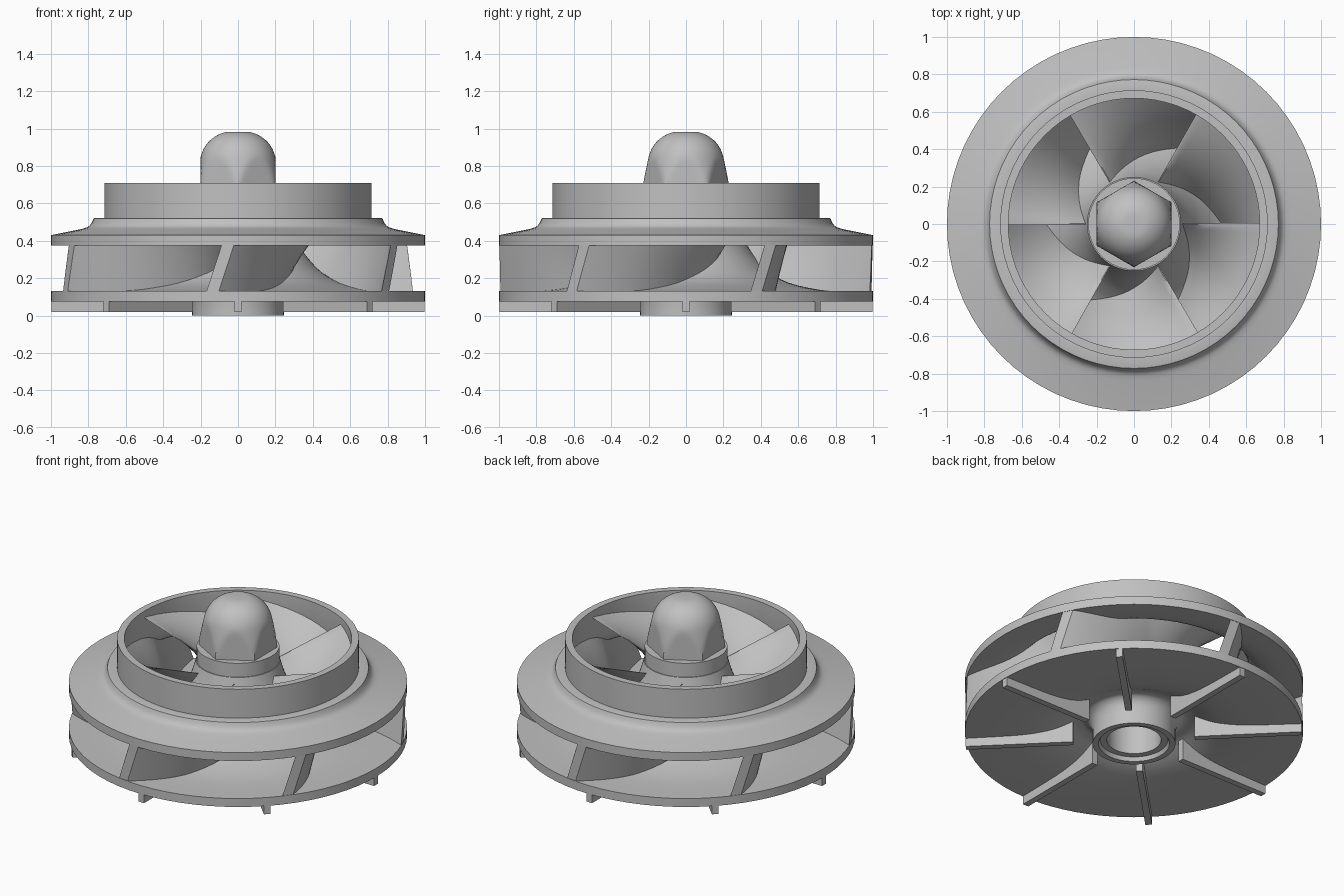
import bpy, bmesh, math

cube = bpy.data.objects.get("Cube")
if cube:
    bpy.data.objects.remove(cube)

metal = bpy.data.materials.new("cast_grey")
metal.use_nodes = True
GREY = (0.53, 0.53, 0.53, 1)
metal.diffuse_color = GREY
metal.node_tree.nodes["Principled BSDF"].inputs["Base Color"].default_value = GREY


def finish(bm, name, angle=30):
    bmesh.ops.recalc_face_normals(bm, faces=bm.faces)
    mesh = bpy.data.meshes.new(name)
    bm.to_mesh(mesh)
    bm.free()
    obj = bpy.data.objects.new(name, mesh)
    bpy.context.collection.objects.link(obj)
    mesh.materials.append(metal)
    bpy.ops.object.select_all(action='DESELECT')
    obj.select_set(True)
    bpy.context.view_layer.objects.active = obj
    bpy.ops.object.shade_smooth_by_angle(angle=math.radians(angle))
    return obj


def polar(r, a, z):
    return (r * math.cos(a), r * math.sin(a), z)


def skin(bm, rings, loop):
    """Quads between successive rings of vertices; loop joins last ring to first."""
    n = len(rings[0])
    for i in range(len(rings) if loop else len(rings) - 1):
        a, b = rings[i], rings[(i + 1) % len(rings)]
        for j in range(n):
            k = (j + 1) % n
            bm.faces.new((a[j], a[k], b[k], b[j]))


def lathe(name, profile, segments=72):
    bm = bmesh.new()
    rings = [[bm.verts.new(polar(r, math.tau * j / segments, z)) for j in range(segments)]
             for r, z in profile]
    skin(bm, rings, True)
    return finish(bm, name)


def spline(points, steps):
    """Catmull-Rom curve through tuples of any size."""
    out = []
    last = len(points) - 1
    for i in range(last):
        p0, p1, p2, p3 = (points[max(0, min(last, i + d))] for d in (-1, 0, 1, 2))
        for s in range(steps):
            t = s / steps
            out.append(tuple(0.5 * (2 * b + (c - a) * t + (2 * a - 5 * b + 4 * c - d) * t ** 2
                                    + (3 * b - a - 3 * c + d) * t ** 3)
                             for a, b, c, d in zip(p0, p1, p2, p3)))
    return out + [points[-1]]


# Front shroud with inlet collar
shroud_inner = spline([(0.672, 0.55), (0.69, 0.49), (0.74, 0.43), (0.83, 0.39), (1, 0.375)], 4)
shoulder = spline([(0.84, 0.462), (0.805, 0.473), (0.785, 0.492), (0.772, 0.52)], 3)
lathe("front_shroud", [(1, 0.43)] + shoulder
      + [(0.765, 0.522), (0.715, 0.522), (0.715, 0.71), (0.672, 0.71)] + shroud_inner)

# Back plate flaring up into the hub, with a stepped bore underneath
hub_top = spline([(0.25, 0.57), (0.28, 0.47), (0.33, 0.37), (0.38, 0.3), (0.45, 0.23),
                  (0.55, 0.175), (0.7, 0.14), (0.82, 0.13), (1, 0.13)], 3)
under = spline([(1, 0.075), (0.7, 0.08), (0.55, 0.095), (0.45, 0.12), (0.36, 0.16)], 3)
boss = spline([(0.36, 0.16), (0.3, 0.17), (0.26, 0.14), (0.245, 0.09)], 3)[1:]
lathe("back_plate_hub", hub_top + under + boss + [(0.245, 0), (0.21, 0), (0.2, 0.025),
                                                  (0.16, 0.025), (0.16, 0.57)])

# Washer under the nut
lathe("washer", [(0.245, 0.56), (0.245, 0.66), (0.02, 0.66), (0.02, 0.56)], 48)

# Domed hexagonal nut: a hexagon trimmed by a dome
dome = spline([(0.236, 0.66), (0.226, 0.72), (0.21, 0.8), (0.193, 0.87), (0.165, 0.92),
               (0.125, 0.956), (0.08, 0.977), (0.045, 0.982)], 3)
bm = bmesh.new()
rings = []
for r, z in dome:
    ring = []
    for j in range(72):
        a = math.tau * j / 72
        off = (a + math.pi / 6) % (math.pi / 3) - math.pi / 6
        ring.append(bm.verts.new(polar(min(0.2 / math.cos(off), r), a, z)))
    rings.append(ring)
skin(bm, rings, False)
bm.faces.new(rings[0])
bm.faces.new(rings[-1])
finish(bm, "domed_nut", 25)

# Six twisted vanes; stations run from inlet edge to outlet edge:
# hub (angle, r, z), shroud (angle, r, z), angular thickness
stations = spline([
    (0, 0.25, 0.53, 0, 0.685, 0.67, 1),
    (-32, 0.35, 0.32, -33, 0.685, 0.6, 5),
    (-58, 0.47, 0.205, -58, 0.685, 0.54, 6),
    (-71, 0.58, 0.155, -70, 0.72, 0.475, 6),
    (-85, 0.78, 0.12, -82, 0.83, 0.405, 5),
    (-98, 0.997, 0.12, -93, 0.997, 0.385, 3.8)], 6)
SPAN = 6
for n in range(6):
    bm = bmesh.new()
    rings = []
    for ha, hr, hz, sa, sr, sz, thick in stations:
        front, back = [], []
        for k in range(SPAN + 1):
            t = k / SPAN
            a, r, z = (h + (s - h) * t for h, s in ((ha, sa), (hr, sr), (hz, sz)))
            a += 60 * n
            front.append(bm.verts.new(polar(r, math.radians(a + thick / 2), z)))
            back.append(bm.verts.new(polar(r, math.radians(a - thick / 2), z)))
        rings.append(front + back[::-1])
    skin(bm, rings, False)
    bm.faces.new(rings[0])
    bm.faces.new(rings[-1])
    finish(bm, f"vane_{n + 1}", 40)

# Eight radial ribs beneath the back plate, following its underside
rib_top = [(r, z + 0.01) for r, z in under]
rib_top[0] = (0.997, 0.085)
outline = rib_top + [(0.36, 0.02), (0.997, 0.02)]
for n in range(8):
    a = math.tau * n / 8
    c, s = math.cos(a), math.sin(a)
    bm = bmesh.new()
    sides = [[bm.verts.new((r * c - w * s, r * s + w * c, z)) for r, z in outline]
             for w in (-0.02, 0.02)]
    skin(bm, sides, False)
    for side in sides:
        bm.faces.new(side)
    finish(bm, f"back_rib_{n + 1}")
